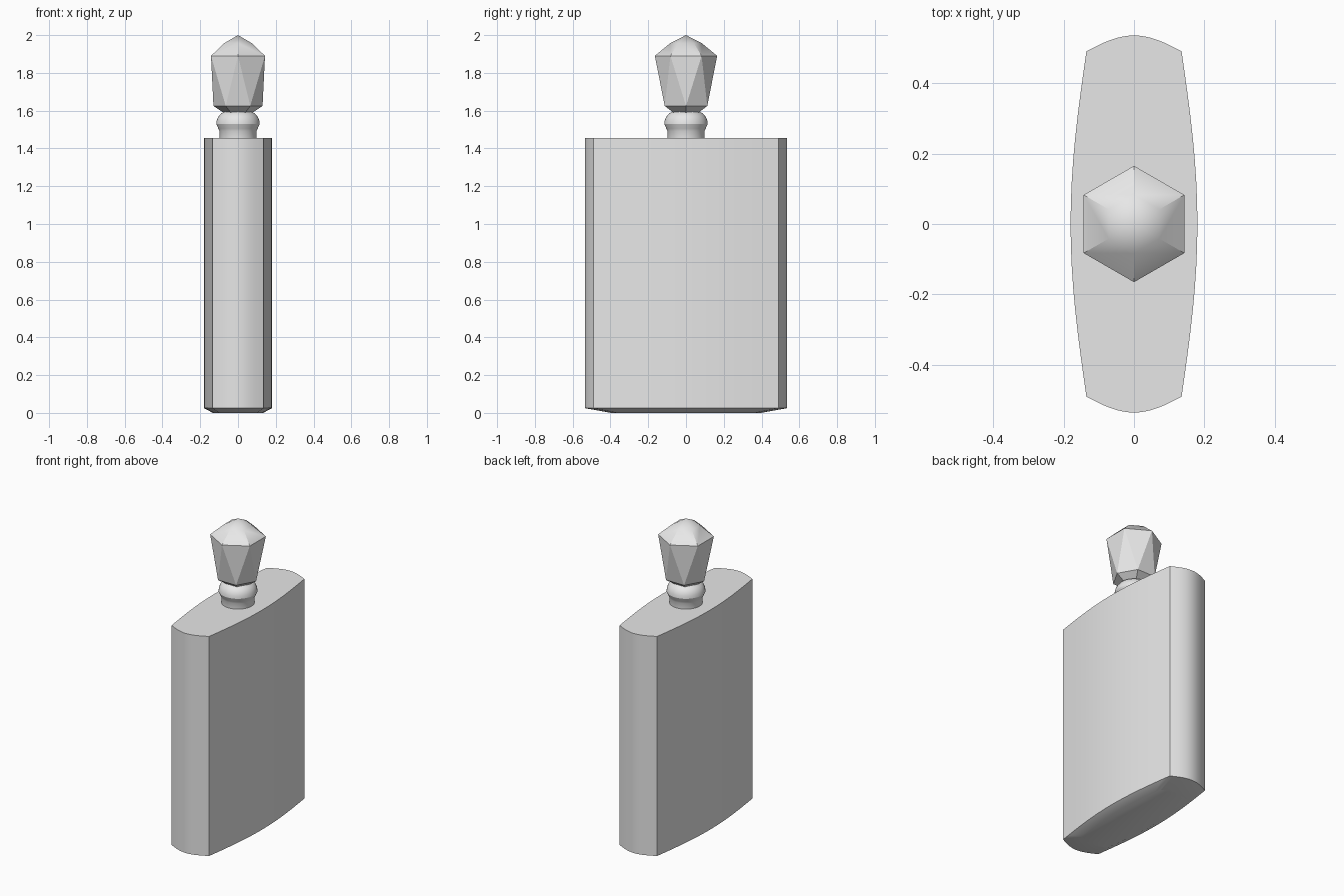
import bpy, bmesh, math

cube = bpy.data.objects.get("Cube")
if cube:
    bpy.data.objects.remove(cube, do_unlink=True)

grey = bpy.data.materials.new("plain_grey")
grey.use_nodes = True
grey.diffuse_color = (0.8, 0.8, 0.8, 1)
grey.node_tree.nodes["Principled BSDF"].inputs["Base Color"].default_value = grey.diffuse_color


def finish(name, bm):
    bmesh.ops.recalc_face_normals(bm, faces=bm.faces[:])
    mesh = bpy.data.meshes.new(name)
    bm.to_mesh(mesh)
    bm.free()
    mesh.materials.append(grey)
    obj = bpy.data.objects.new(name, mesh)
    bpy.context.collection.objects.link(obj)
    bpy.ops.object.select_all(action='DESELECT')
    obj.select_set(True)
    bpy.context.view_layer.objects.active = obj
    bpy.ops.object.shade_smooth_by_angle(angle=math.radians(30))
    return obj


def loft(name, rings):
    """Skin a stack of matching rings and cap both ends."""
    bm = bmesh.new()
    loops = [[bm.verts.new(p) for p in ring] for ring in rings]
    n = len(loops[0])
    for a, b in zip(loops, loops[1:]):
        for i in range(n):
            j = (i + 1) % n
            bm.faces.new((a[i], a[j], b[j], b[i]))
    bm.faces.new(loops[0][::-1])
    bm.faces.new(loops[-1])
    return finish(name, bm)


def circle(radius, z, sides, turn=0):
    angles = [math.tau * i / sides + turn for i in range(sides)]
    return [(radius * math.cos(a), radius * math.sin(a), z) for a in angles]


# Flask body: rectangular plan with all four sides bowed outward
HALF_X, HALF_Y, BOW, STEPS = 0.135, 0.49, 0.045, 16


def plan(z, scale=1):
    pts = []
    for i in range(STEPS):
        t = 2 * i / STEPS - 1
        pts.append((HALF_X + BOW * math.cos(math.pi * t / 2), HALF_Y * t))
    for i in range(STEPS):
        t = 1 - 2 * i / STEPS
        pts.append((HALF_X * t, HALF_Y + BOW * math.cos(math.pi * t / 2)))
    pts += [(-x, -y) for x, y in pts]
    return [(x * scale, y * scale, z) for x, y in pts]


loft("flask_body", [plan(0, 0.74), plan(0.025), plan(1.455)])

# Round neck with a flared, domed collar
neck_profile = [(0.098, 1.45), (0.098, 1.492), (0.104, 1.505), (0.115, 1.53),
                (0.113, 1.548), (0.105, 1.567), (0.092, 1.583), (0.072, 1.595)]
loft("neck_collar", [circle(r, z, 40) for r, z in neck_profile])

# Faceted six-sided stopper: lower and upper hexagons are turned half a side
half_side = math.pi / 6
bm = bmesh.new()
for r, z, turn in [(0.075, 1.588, 0), (0.13, 1.625, 0),
                   (0.165, 1.89, half_side), (0.083, 1.958, half_side)]:
    for p in circle(r, z, 6, turn):
        bm.verts.new(p)
bm.verts.new((0, 0, 2))
bmesh.ops.convex_hull(bm, input=bm.verts[:])
finish("faceted_stopper", bm)
